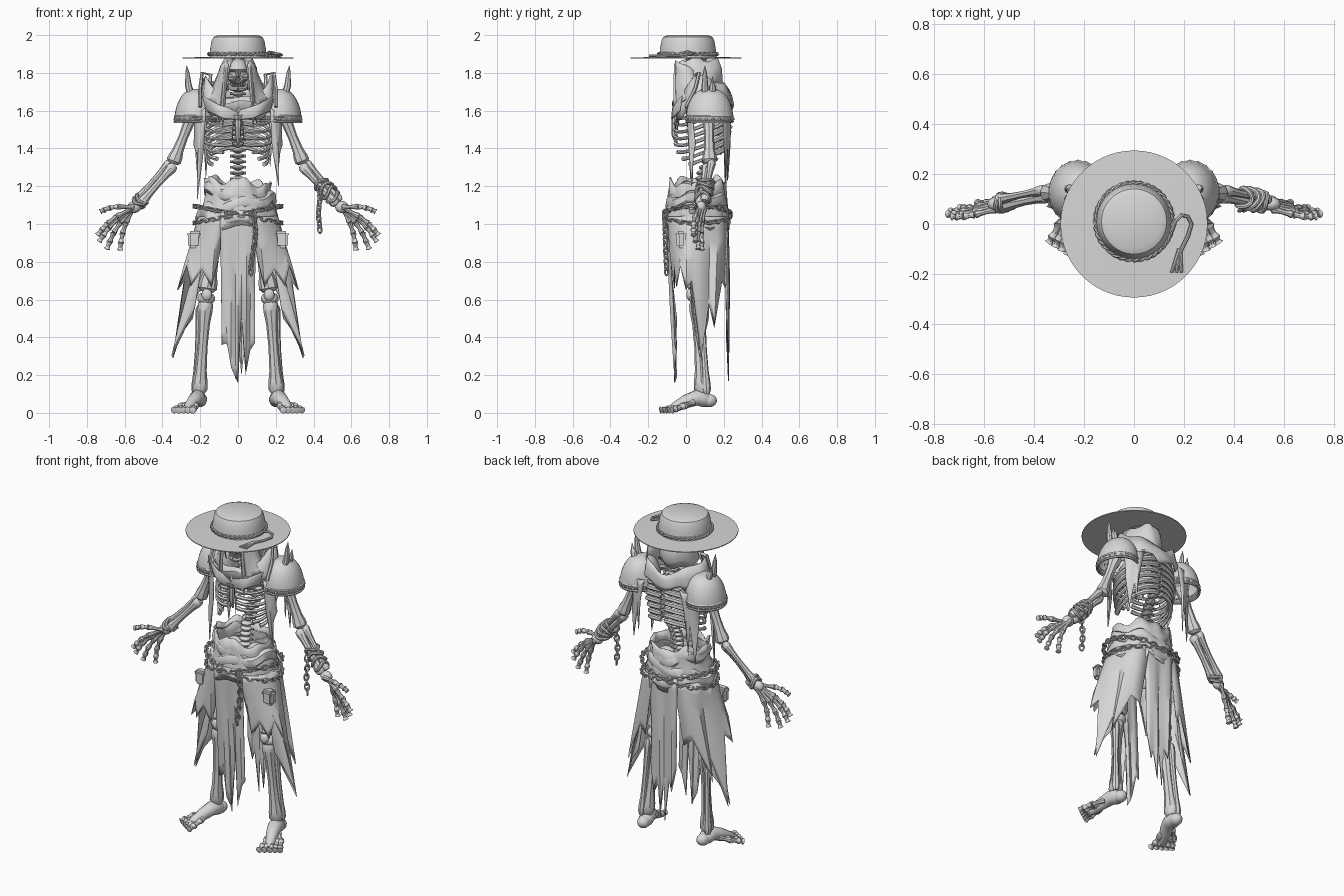
import bpy, bmesh, random
from math import sin, cos, pi, radians
from mathutils import Vector as V, Matrix

random.seed(4)
cube = bpy.data.objects.get("Cube")
if cube:
    bpy.data.objects.remove(cube)

grey = bpy.data.materials.new("bone_grey")
grey.use_nodes = True
tone = (.68, .68, .68, 1)
grey.diffuse_color = tone
grey.node_tree.nodes["Principled BSDF"].inputs["Base Color"].default_value = tone
SIDES = (("left", 1), ("right", -1))


def finish(name, bm, thickness=0):
    bmesh.ops.recalc_face_normals(bm, faces=bm.faces)
    mesh = bpy.data.meshes.new(name)
    bm.to_mesh(mesh)
    bm.free()
    mesh.materials.append(grey)
    mesh.shade_smooth()
    mesh.set_sharp_from_angle(angle=radians(40))
    obj = bpy.data.objects.new(name, mesh)
    bpy.context.collection.objects.link(obj)
    if thickness:
        solid = obj.modifiers.new("thickness", "SOLIDIFY")
        solid.thickness = thickness
        solid.offset = 0


def skin(bm, rows, wrap=False, loop=False):
    """Bridge rows of vertices into quads."""
    pairs = list(zip(rows, rows[1:])) + ([(rows[-1], rows[0])] if loop else [])
    for a, b in pairs:
        for i in range(len(a) if wrap else len(a) - 1):
            j = (i + 1) % len(a)
            bm.faces.new((a[i], a[j], b[j], b[i]))


def tube(bm, pts, radii, sides=8, loop=False):
    """Sweep a round section along points."""
    pts = [V(p) for p in pts]
    n = len(pts)
    if not isinstance(radii, (list, tuple)):
        radii = [radii] * n
    rows, side = [], None
    for i, p in enumerate(pts):
        ahead = pts[(i + 1) % n] if loop else pts[min(i + 1, n - 1)]
        behind = pts[i - 1] if loop else pts[max(i - 1, 0)]
        d = (ahead - behind).normalized()
        side = d.orthogonal() if side is None else side - d * side.dot(d)
        side.normalize()
        up = d.cross(side)
        rows.append([bm.verts.new(p + radii[i] * (side * cos(a) + up * sin(a)))
                     for a in (2 * pi * k / sides for k in range(sides))])
    skin(bm, rows, True, loop)
    if not loop:
        bm.faces.new(rows[0])
        bm.faces.new(rows[-1])


def bone(bm, a, b, r):
    """Shaft with knobbly ends."""
    a, b = V(a), V(b)
    shape = ((0, .9), (.05, 1.4), (.13, 1.35), (.25, 1.05), (.5, .9), (.75, 1.05), (.87, 1.35), (.95, 1.4), (1, .9))
    tube(bm, [a.lerp(b, t) for t, k in shape], [r * k for t, k in shape])


def bones(bm, pts, r):
    for a, b in zip(pts, pts[1:]):
        bone(bm, a, b, r)


def ball(bm, c, size, seg=16):
    m = Matrix.Translation(c) @ Matrix.Diagonal((*size, 1))
    return bmesh.ops.create_uvsphere(bm, u_segments=seg, v_segments=seg // 2 + 2, radius=1, matrix=m)["verts"]


def shell(bm, levels, start=0, end=360, seg=32, wave=0, folds=9, close=False):
    """Loft elliptical rings (z, rx, ry, centre y); zero angle is the front."""
    full = end - start == 360
    rows = []
    for z, rx, ry, cy in levels:
        row = []
        for i in range(seg if full else seg + 1):
            a = radians(start + (end - start) * i / seg)
            k = 1 + wave * sin(a * folds + z * 25)
            row.append(bm.verts.new((rx * k * sin(a), cy - ry * k * cos(a), z + wave * .5 * sin(a * 5 + 1))))
        rows.append(row)
    skin(bm, rows, full)
    if close:
        bm.faces.new(rows[-1])
    return rows


def sheet(name, top, hem, s=1, n=8, fold=.008):
    """Torn cloth between a top line and a ragged hem."""
    bm = bmesh.new()
    rows = []
    for k in range(n + 1):
        t = k / n
        row = []
        for i, (a, b) in enumerate(zip(top, hem)):
            p = V(a).lerp(V(b), t)
            p += V((p.x, p.y - .07, 0)).normalized() * fold * sin(pi * t) * sin(i * 1.4)
            p.x *= s
            row.append(bm.verts.new(p))
        rows.append(row)
    skin(bm, rows)
    finish(name, bm, .005)


def chain(bm, pts, size=.02):
    """Alternating oval links along points."""
    for i, (a, b) in enumerate(zip(pts, pts[1:])):
        a, b = V(a), V(b)
        d = (b - a).normalized()
        u = d.orthogonal().normalized()
        if i % 2:
            u = d.cross(u)
        ring = [(a + b) / 2 + d * size * cos(t) + u * size * .6 * sin(t) for t in (2 * pi * k / 10 for k in range(10))]
        tube(bm, ring, size * .24, 5, True)


def hoop(rx, ry, cy, z, tilt=0, n=48):
    return [(rx * sin(a), cy - ry * cos(a), z + tilt * sin(a)) for a in (2 * pi * i / n for i in range(n))]


def flip(s, pts):
    return [(x * s, y, z) for x, y, z in pts]


# Hat with thin rope band and loose cord
bm = bmesh.new()
shell(bm, [(1.875, .08, .1, .04), (1.876, .294, .294, 0), (1.881, .294, .294, 0), (1.885, .152, .152, .01),
           (1.93, .147, .147, .01), (1.97, .14, .14, .01), (1.99, .13, .13, .01), (2, .105, .105, .01)], seg=56, close=True)
finish("hat", bm)
bm = bmesh.new()
for ph in (0, pi):
    tube(bm, [((.154 + .004 * cos(t * 18 + ph)) * sin(t), .01 - (.154 + .004 * cos(t * 18 + ph)) * cos(t),
               1.9 + .006 * sin(t * 18 + ph)) for t in (2 * pi * i / 120 for i in range(120))], .006, 6, True)
tube(bm, [(.15, -.03, 1.9), (.165, .01, 1.91), (.19, .035, 1.905), (.215, .03, 1.9), (.23, 0, 1.895), (.215, -.05, 1.892), (.185, -.11, 1.892)], .008)
for x in (.15, .17, .19):
    tube(bm, [(.183, -.1, 1.892), (x, -.195, 1.89)], [.01, .006])
finish("hat_rope", bm)

# Skull with sunken sockets, jaw and teeth
bm = bmesh.new()
for v in ball(bm, (0, .03, 1.805), (.062, .085, .072), 32):
    for x, z, r in ((.026, 1.795, .021), (-.026, 1.795, .021), (0, 1.765, .013)):
        if v.co.y < 0 and (v.co - V((x, v.co.y, z))).length < r:
            v.co.y += .03
for s in (1, -1):
    tube(bm, flip(s, [(.055, .04, 1.77), (.05, .02, 1.73), (.025, -.035, 1.715), (0, -.045, 1.715)]), [.012, .014, .013, .013])
    tube(bm, flip(s, [(.055, .02, 1.775), (.045, -.03, 1.77), (.02, -.05, 1.765)]), .01)
for i in range(14):
    x = (i % 7 - 3) * .01
    ball(bm, (x, -.045 + x * x * 8, 1.75 if i < 7 else 1.734), (.005, .006, .009), 6)
finish("skull", bm)

# Hood and front drapes
bm = bmesh.new()
shell(bm, [(1.88, .04, .06, .07), (1.865, .075, .11, .065), (1.82, .095, .13, .06), (1.76, .105, .13, .06),
           (1.715, .1, .11, .055)], 30, 330, 28, .02)
finish("hood", bm, .006)
for name, s in SIDES:
    sheet(name + "_hood_drape", [(.055, -.055, 1.865), (.065, -.05, 1.86), (.08, -.03, 1.85), (.09, 0, 1.84), (.095, .04, 1.82)],
          [(.085, -.04, 1.58), (.1, -.04, 1.52), (.115, -.03, 1.64), (.15, -.015, 1.65), (.17, .03, 1.67)], s)
    sheet(name + "_hood_strand", [(.05, -.06, 1.85), (.062, -.06, 1.85), (.07, -.055, 1.84)],
          [(.07, -.055, 1.62), (.08, -.055, 1.5), (.09, -.05, 1.6)], s)

# Standing collar and shawl across the shoulders, open at the throat
bm = bmesh.new()
rows = shell(bm, [(1.715, .18, .14, .09), (1.69, .19, .15, .09), (1.64, .2, .16, .09), (1.59, .19, .155, .09)], seg=40, wave=.025)
for v in rows[0] + rows[1]:
    front = max(0, (.05 - v.co.y) * 9)
    v.co.z += .075 * (v.co.x / .18) ** 2 * (v in rows[0]) - .05 * min(front, 1) - .01
for v in rows[-1]:
    v.co.z += random.uniform(-.02, .02) + (.025 if v.co.y > .1 else -.01)
finish("shawl", bm, .006)
for name, s in SIDES:
    sheet(name + "_chest_cloth", [(.19, -.02, 1.68), (.1, -.06, 1.63), (-.03, -.07, 1.59)],
          [(.17, -.03, 1.6), (.08, -.07, 1.56), (-.01, -.075, 1.55)], s)

# Spine and pelvis
bm = bmesh.new()
path = [V((0, y, z)) for y, z in ((.07, 1.08), (.07, 1.18), (.085, 1.27), (.125, 1.36), (.185, 1.45), (.2, 1.53), (.185, 1.62), (.13, 1.69), (.06, 1.76))]
for a, b in zip(path, path[1:]):
    for t in (0, .33, .67):
        p = a.lerp(b, t)
        ball(bm, p, (.034, .031, .015), 10)
        tube(bm, [p, p + V((0, .045, -.018))], [.013, .007], 6)
        tube(bm, [p - V((.042, -.012, 0)), p + V((.042, .012, 0))], .007, 6)
finish("spine", bm)
bm = bmesh.new()
for s in (1, -1):
    ball(bm, (.075 * s, .08, 1.08), (.075, .06, .09))
finish("pelvis", bm)

# Slanting rib cage with short breastbone and collar bones
bm = bmesh.new()
for k in range(8):
    z = 1.66 - .036 * k
    wide = .1 + .07 * sin(pi * min(k + 1.5, 7) / 9)
    reach = pi * (.97 if k < 5 else .86 - .1 * (k - 5))
    for s in (1, -1):
        arc = [reach * i / 16 for i in range(17)]
        tube(bm, [(s * (.012 + wide * sin(a)), .085 + .14 * cos(a), z - .1 * sin(a * .62) ** 2) for a in arc],
             [.012 + .003 * sin(i * .4) for i in range(17)], 6)
tube(bm, [(0, -.05, 1.62), (0, -.06, 1.57), (0, -.06, 1.47), (0, -.05, 1.42)], [.022, .018, .016, .006])
for s in (1, -1):
    bone(bm, (.02 * s, -.05, 1.62), (.23 * s, .08, 1.63), .012)
finish("rib_cage", bm)

for name, s in SIDES:
    # Domed shoulder armour with rim, rivets and spikes
    bm = bmesh.new()
    dome = [(1.55 + .165 * sin(t), .112 * cos(t) ** .75, .124 * cos(t) ** .75, .125) for t in (pi / 2 * k / 10 for k in range(10))]
    shell(bm, dome, seg=28, close=True)
    for r in range(2):
        tube(bm, hoop(.11, .122, .125, 1.543 + .028 * r), .005, 6, True)
    for x, y, z in hoop(.112, .125, .125, 1.557, 0, 22):
        ball(bm, (x, y, z), (.006, .006, .006), 6)
    for v in bm.verts:
        v.co.x = s * (v.co.x + .222 + (1.6 - v.co.z) * .05)
        v.co.z -= .02 * abs(v.co.x) - .004
    finish(name + "_pauldron", bm, .004)
    bm = bmesh.new()
    for y, top in ((.1, 1.84), (.14, 1.78)):
        tube(bm, flip(s, [(.245, y, 1.67), (.262, y, 1.73), (.268, y, top - .04), (.272, y, top)]), [.02, .018, .011, .001])
    # Looped strap joining the armour to the collar
    tube(bm, flip(s, [(.15, .02, 1.7), (.145, .05, 1.79), (.19, .07, 1.8), (.2, .05, 1.72), (.2, .0, 1.62)]), .01, 6)
    finish(name + "_shoulder_spikes", bm)

    # Torn strips below the shoulders, larger on the right back
    drop = 1.2 if s > 0 else 1.13
    sheet(name + "_shoulder_strip", [(.17, .0, 1.62), (.19, .01, 1.6), (.21, .02, 1.6), (.24, .03, 1.6)],
          [(.18, .02, 1.4), (.215, .03, drop), (.215, .04, 1.36), (.235, .05, 1.42)], s)
    sheet(name + "_back_strip", [(.12, .235, 1.63), (.15, .235, 1.62), (.17, .23, 1.62), (.2, .22, 1.6), (.24, .2, 1.58)],
          [(.15, .23, 1.5), (.17, .22, drop + .1), (.18, .22, 1.42), (.21, .21, drop + .05), (.23, .2, 1.44)], s)

    # Arms and hands
    bm = bmesh.new()
    elbow, wrist = (.345, .125, 1.32), (.53, .085, 1.11)
    bone(bm, flip(s, [(.235, .12, 1.6)])[0], flip(s, [elbow])[0], .028)
    for dx, dy, r in ((-.008, -.012, .02), (.012, .012, .016)):
        bone(bm, *flip(s, [(elbow[0] + dx, elbow[1] + dy, elbow[2] + dx), (wrist[0] + dx, wrist[1] + dy, wrist[2] + dx)]), r)
    ball(bm, flip(s, [(.55, .08, 1.09)])[0], (.036, .028, .032))
    for i, tip in enumerate(((.73, .03, 1.065), (.745, .04, .94), (.735, .05, .905), (.695, .065, .865), (.625, .085, .86))):
        a, b = V((.55, .06 + .01 * i, 1.09)), V(tip)
        bend = V((.012, -.01, .012))
        pts = [a, a.lerp(b, .42) + bend, a.lerp(b, .66) + bend, a.lerp(b, .85) + bend * .5, b]
        bones(bm, flip(s, pts), .0115)
    finish(name + "_arm", bm)

    # Skirt sides, short behind the knee, with long outer tails
    sheet(name + "_skirt_side",
          [(.07, -.1, 1.04), (.1, -.095, 1.04), (.13, -.08, 1.04), (.16, -.06, 1.04), (.185, -.03, 1.04), (.2, .01, 1.04), (.21, .05, 1.04),
           (.21, .09, 1.04), (.19, .13, 1.04), (.17, .17, 1.04), (.13, .2, 1.04), (.07, .22, 1.04)],
          [(.1, -.06, .83), (.14, -.06, .66), (.19, -.06, .76), (.25, -.05, .67), (.27, -.03, .78), (.32, 0, .65), (.285, .03, .7),
           (.345, .08, .29), (.25, .12, .58), (.29, .15, .45), (.18, .19, .7), (.13, .21, .66)], s)
    sheet(name + "_skirt_tail", [(.18, .02, .85), (.2, .05, .85), (.22, .09, .85), (.2, .13, .85)],
          [(.23, .03, .55), (.35, .07, .3), (.3, .1, .42), (.24, .12, .5)], s)

    # Belt pouch
    bm = bmesh.new()
    for y, z, size in ((-.025, .915, (.07, .05, .085)), (-.027, .945, (.078, .058, .035))):
        bmesh.ops.create_cube(bm, size=1, matrix=Matrix.Translation((.23 * s, y, z)) @ Matrix.Diagonal((*size, 1)))
    bmesh.ops.bevel(bm, geom=bm.edges[:], offset=.014, segments=2, affect="EDGES")
    finish(name + "_pouch", bm)

    # Legs and feet
    bm = bmesh.new()
    bone(bm, (.1 * s, .07, 1.03), (.165 * s, .06, .64), .036)
    ball(bm, (.165 * s, .022, .625), (.028, .02, .032))
    ball(bm, (.168 * s, .06, .605), (.047, .044, .035))
    bone(bm, (.17 * s, .055, .6), (.205 * s, .085, .1), .029)
    bone(bm, (.2 * s, .08, .57), (.225 * s, .11, .1), .017)
    ball(bm, (.203 * s, .122, .065), (.036, .042, .035))
    tube(bm, flip(s, [(.2, .14, .055), (.205, .1, .07), (.215, .055, .08), (.235, 0, .06), (.262, -.06, .03), (.27, -.09, .018)]),
         [.02, .042, .042, .036, .026, .014], 12)
    for i in range(5):
        pts = [(.205 + .011 * i, .04, .08 - .006 * i), (.225 + .019 * i, -.045 + .009 * i, .036),
               (.235 + .023 * i, -.095 + .01 * i, .021), (.24 + .025 * i, -.14 + .016 * i, .014)]
        bones(bm, flip(s, pts), .0135)
    finish(name + "_leg", bm)

# Waist wrap with broad slanting folds
bm = bmesh.new()
rows = shell(bm, [(1.225, .175, .145, .062), (1.17, .165, .15, .06), (1.11, .18, .155, .06), (1.05, .205, .165, .06), (.98, .205, .165, .06)], seg=48, wave=.03, folds=11)
for i, v in enumerate(rows[0]):
    v.co.z += .012 * sin(i * 1.1) - .09 * v.co.x
finish("waist_wrap", bm, .006)
bm = bmesh.new()
for z, tilt, k in ((1.15, -.035, .168), (1.1, .03, .184), (1.03, -.02, .205)):
    deep = .055 + k * .5
    rows = shell(bm, [(z + .035, k - .012, deep, .06), (z + .02, k + .008, deep + .012, .06),
                      (z - .015, k + .014, deep + .016, .06), (z - .035, k, deep + .006, .06)], seg=48, wave=.03, folds=7)
    for v in sum(rows, []):
        v.co.z += tilt * v.co.x / k
finish("waist_folds", bm, .004)

# Crossed belt chains and the hanging chain
bm = bmesh.new()
for tilt in (.045, -.045):
    loop = hoop(.23, .176, .06, 1.05, tilt, 44)
    chain(bm, loop + loop[:1], .02)
chain(bm, [(.08 + .012 * sin(i * .4), -.115 + .001 * i, 1.07 - .028 * i) for i in range(13)], .021)
finish("belt_chains", bm)

# Split front and back panels
line = (-.095, -.065, -.04, -.015, 0, .02, .045, .07, .1)
for name, y0, y1, hem in (("front_panel", -.1, -.06, (.36, .37, .24, .19, .16, .5, .2, .33, .37)),
                          ("back_panel", .22, .215, (.5, .36, .42, .17, .4, .2, .38, .32, .5))):
    sheet(name, [(x, y0, 1.06) for x in line], [(x * .9, y1 + .01 * (i % 2), z) for i, (x, z) in enumerate(zip(line, hem))], n=10)

# Wrist shackles, bracelet and dangling chain
bm = bmesh.new()
start, stop = V((.345, .125, 1.32)), V((.53, .085, 1.11))
turn = (stop - start).to_track_quat("Z", "Y")
for s, t, r in ((1, .5, .038), (1, .62, .042), (1, .74, .042), (1, .88, .038), (-1, .93, .034), (-1, 1, .034)):
    ring = [start.lerp(stop, t) + turn @ V((r * cos(a), r * sin(a), .012 * sin(a * 2 + t * 9))) for a in (2 * pi * k / 20 for k in range(20))]
    tube(bm, flip(s, ring), .01, 8, True)
chain(bm, [(.43 + .004 * sin(i), .06, 1.19 - .029 * i) for i in range(9)], .022)
finish("wrist_shackles", bm)
